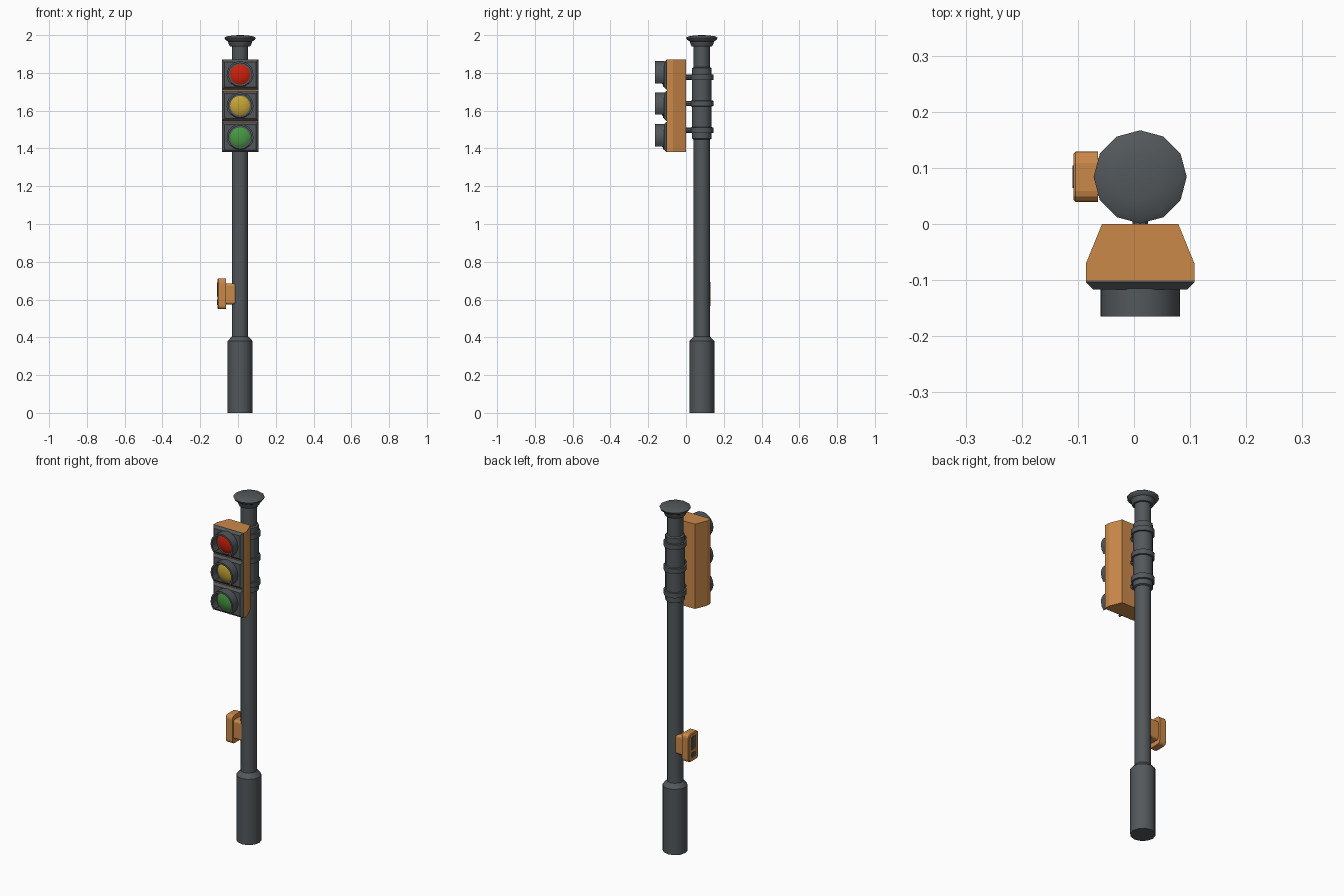
import bpy, bmesh, math
from mathutils import Matrix, Vector

if "Cube" in bpy.data.objects:
    bpy.data.objects.remove(bpy.data.objects["Cube"])

CX, CY = 0.011, 0.084          # pole axis


def mat(name, rgb):
    m = bpy.data.materials.new(name)
    m.diffuse_color = (*rgb, 1)
    m.use_nodes = True
    m.node_tree.nodes["Principled BSDF"].inputs["Base Color"].default_value = m.diffuse_color
    return m


GREY = mat("dark grey metal", (0.085, 0.096, 0.102))
ORANGE = mat("orange housing", (0.60, 0.25, 0.068))
RED = mat("red lens", (0.60, 0.014, 0.003))
YELLOW = mat("yellow lens", (0.56, 0.37, 0.035))
GREEN = mat("green lens", (0.062, 0.31, 0.055))


def finish(bm, name, material, smooth=True):
    bmesh.ops.recalc_face_normals(bm, faces=bm.faces)
    me = bpy.data.meshes.new(name)
    bm.to_mesh(me)
    bm.free()
    ob = bpy.data.objects.new(name, me)
    bpy.context.collection.objects.link(ob)
    me.materials.append(material)
    if smooth:
        bpy.ops.object.select_all(action='DESELECT')
        ob.select_set(True)
        bpy.context.view_layer.objects.active = ob
        bpy.ops.object.shade_smooth_by_angle(angle=math.radians(35))
    return ob


def lathe(name, profile, material, n=12, matrix=Matrix.Translation((CX, CY, 0))):
    """Capped solid of revolution from (radius, height) points."""
    bm = bmesh.new()
    rings = [[bm.verts.new((r * math.cos(2 * math.pi * i / n),
                            r * math.sin(2 * math.pi * i / n), z)) for i in range(n)]
             for r, z in profile]
    for a, b in zip(rings, rings[1:]):
        for i in range(n):
            j = (i + 1) % n
            bm.faces.new((a[i], a[j], b[j], b[i]))
    bm.faces.new(rings[0])
    bm.faces.new(rings[-1])
    bm.transform(matrix)
    return finish(bm, name, material)


def loft(name, sections, material):
    """Flat-sided solid through equal-length point loops."""
    bm = bmesh.new()
    loops = [[bm.verts.new(p) for p in s] for s in sections]
    for a, b in zip(loops, loops[1:]):
        for i in range(len(a)):
            j = (i + 1) % len(a)
            bm.faces.new((a[i], a[j], b[j], b[i]))
    bm.faces.new(loops[0])
    bm.faces.new(loops[-1])
    return finish(bm, name, material, smooth=False)


def rounded(x, zc, hy, hz, r, seg=3):
    """Rounded rectangle in the y-z plane at x."""
    pts = []
    for k, (sy, sz) in enumerate(((1, 1), (-1, 1), (-1, -1), (1, -1))):
        for i in range(seg + 1):
            a = math.pi / 2 * (k + i / seg)
            pts.append((x, CY + sy * (hy - r) + r * math.cos(a),
                        zc + sz * (hz - r) + r * math.sin(a)))
    return pts


def rect(y, hx, z0, z1):
    return [(CX - hx, y, z0), (CX + hx, y, z0), (CX + hx, y, z1), (CX - hx, y, z1)]


# Pole with thick foot, and cap
lathe("pole", [(0.066, 0), (0.066, 0.38), (0.043, 0.405), (0.043, 1.96)], GREY)
lathe("pole_cap", [(0.053, 1.94), (0.060, 1.952), (0.064, 1.966), (0.078, 1.975),
                   (0.083, 1.986), (0.072, 1.993), (0.040, 1.998), (0.008, 2.0)], GREY)

# Mounting sleeve, clamp bands and arms
lathe("mount_sleeve", [(0.043, 1.447), (0.052, 1.452), (0.052, 1.825), (0.043, 1.83)], GREY)
for i, z in enumerate((1.777, 1.638, 1.497)):
    lathe(f"clamp_band_{i}", [(0.050, z - 0.016), (0.061, z - 0.014),
                              (0.061, z + 0.014), (0.050, z + 0.016)], GREY)
    lathe(f"mount_arm_{i}", [(0.014, -0.005), (0.014, 0.05)], GREY, 8,
          Matrix.Translation((CX, 0, z)) @ Matrix.Rotation(-math.pi / 2, 4, 'X'))

# Signal housing, narrowing towards the pole
W = 0.0965
loft("signal_housing", [rect(-0.101, W, 1.38, 1.87), rect(-0.07, W, 1.38, 1.87),
                        rect(0.0, 0.068, 1.38, 1.87)], ORANGE)


def visor(name, zc, ro=0.071, ri=0.061, y0=-0.115, y1=-0.165, seg=14):
    """Hood open at the bottom."""
    bm = bmesh.new()
    rows = []
    for i in range(seg + 1):
        a = math.radians(-42 + 264 * i / seg)
        rows.append([bm.verts.new((CX + r * math.cos(a), y, zc + r * math.sin(a)))
                     for r, y in ((ro, y0), (ro, y1), (ri, y1), (ri, y0))])
    for a, b in zip(rows, rows[1:]):
        for k in range(4):
            m = (k + 1) % 4
            bm.faces.new((a[k], a[m], b[m], b[k]))
    bm.faces.new(rows[0])
    bm.faces.new(rows[-1])
    finish(bm, name, GREY)


# Three lamps: bevelled door, bezel, lens and hood
for label, m, zc, z0, z1 in (("red", RED, 1.791, 1.711, 1.87),
                             ("yellow", YELLOW, 1.626, 1.546, 1.705),
                             ("green", GREEN, 1.459, 1.38, 1.54)):
    loft(label + "_door", [rect(-0.1, W, z0, z1), rect(-0.104, W, z0, z1),
                           rect(-0.117, W - 0.013, z0 + 0.013, z1 - 0.013)], GREY)
    to_front = Matrix.Translation((CX, -0.117, zc)) @ Matrix.Rotation(math.pi / 2, 4, 'X')
    lathe(label + "_bezel", [(0.069, -0.004), (0.062, 0.006), (0.054, 0.006)], GREY, 16, to_front)
    lathe(label + "_lens", [(0.053, 0.0), (0.053, 0.007), (0.044, 0.013), (0.026, 0.018),
                            (0.006, 0.020)], m, 16, to_front)
    visor(label + "_visor", zc)

# Push button box on the left of the pole
Z = 0.63
loft("button_bracket", [rounded(-0.068, Z, 0.033, 0.055, 0.012),
                        rounded(-0.01, Z, 0.033, 0.055, 0.012)], ORANGE)
loft("button_box", [rounded(-0.108, Z, 0.041, 0.077, 0.016),
                    rounded(-0.104, Z, 0.045, 0.081, 0.02),
                    rounded(-0.064, Z, 0.045, 0.081, 0.02)], ORANGE)
for name, zc, hz in (("button_panel", 0.654, 0.037), ("button_slot", 0.585, 0.014)):
    loft(name, [rounded(-0.110, zc, 0.020, hz, 0.005),
                rounded(-0.107, zc, 0.020, hz, 0.005)], GREY)
